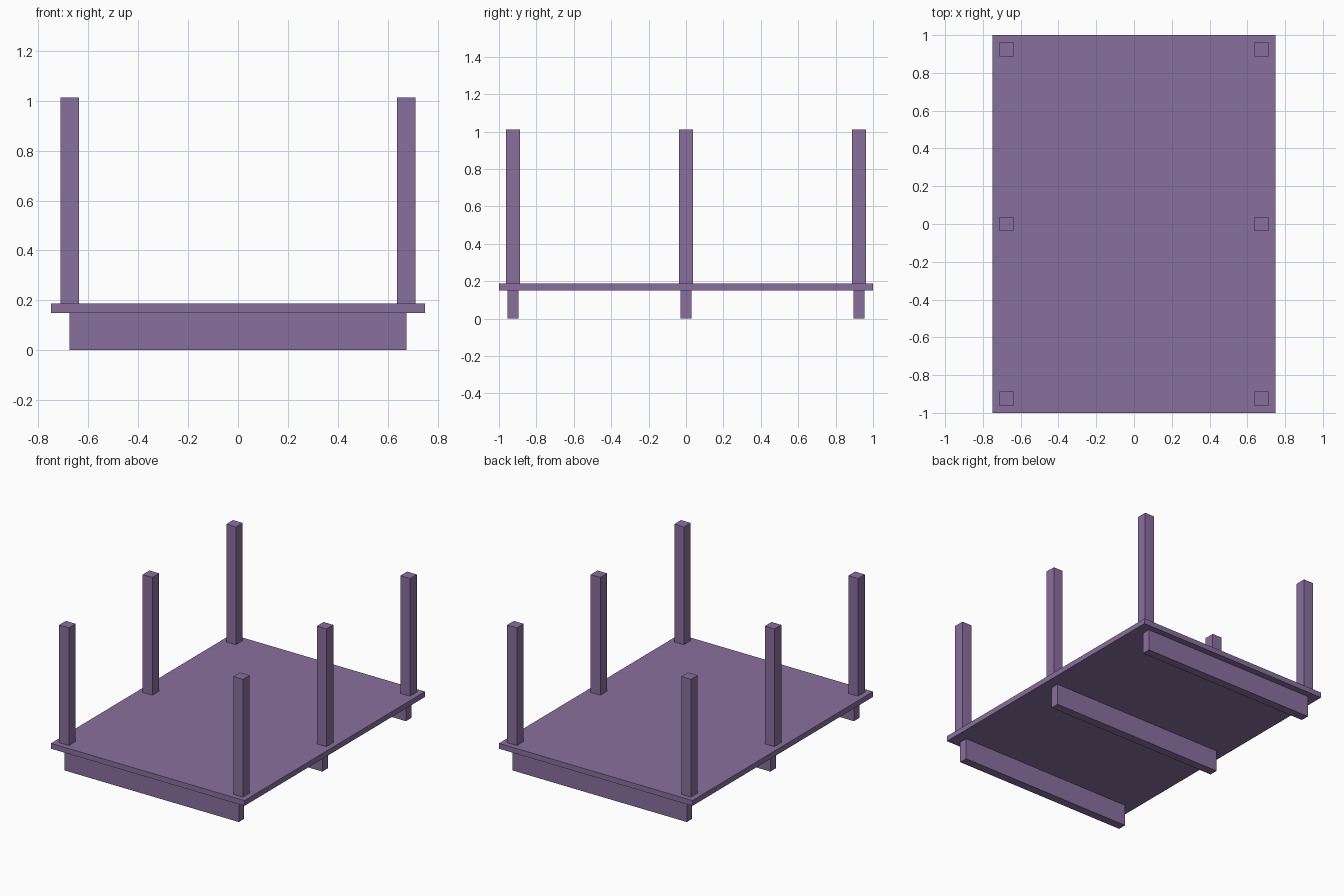
import bpy

# Remove the default object
cube = bpy.data.objects.get("Cube")
if cube:
    bpy.data.objects.remove(cube, do_unlink=True)

# Single painted colour
purple = bpy.data.materials.new("muted_purple")
purple.use_nodes = True
colour = (0.25, 0.16, 0.34, 1.0)
purple.diffuse_color = colour
purple.node_tree.nodes["Principled BSDF"].inputs["Base Color"].default_value = colour


def box(name, centre, size):
    """Flat-sided block with its dimensions baked into the mesh."""
    bpy.ops.mesh.primitive_cube_add(size=1, location=centre)
    obj = bpy.context.object
    obj.name = name
    obj.scale = size
    bpy.ops.object.transform_apply(location=False, rotation=False, scale=True)
    obj.data.materials.append(purple)
    return obj


RUNNER_H = 0.15
DECK_T = 0.0375
POST_H = 0.825
POST_W = 0.075
POST_X = 0.675
ROW_Y = 0.925
deck_top = RUNNER_H + DECK_T

# Deck board
box("deck", (0, 0, RUNNER_H + DECK_T / 2), (1.5, 2, DECK_T))

# Each row has a runner beneath the deck and a pair of posts above it
for row, y in (("front", -ROW_Y), ("middle", 0), ("back", ROW_Y)):
    box(row + "_runner", (0, y, RUNNER_H / 2), (2 * POST_X, 0.06, RUNNER_H))
    for side, sign in (("left", 1), ("right", -1)):
        box(f"{row}_{side}_post", (sign * POST_X, y, deck_top + POST_H / 2),
            (POST_W, POST_W, POST_H))
